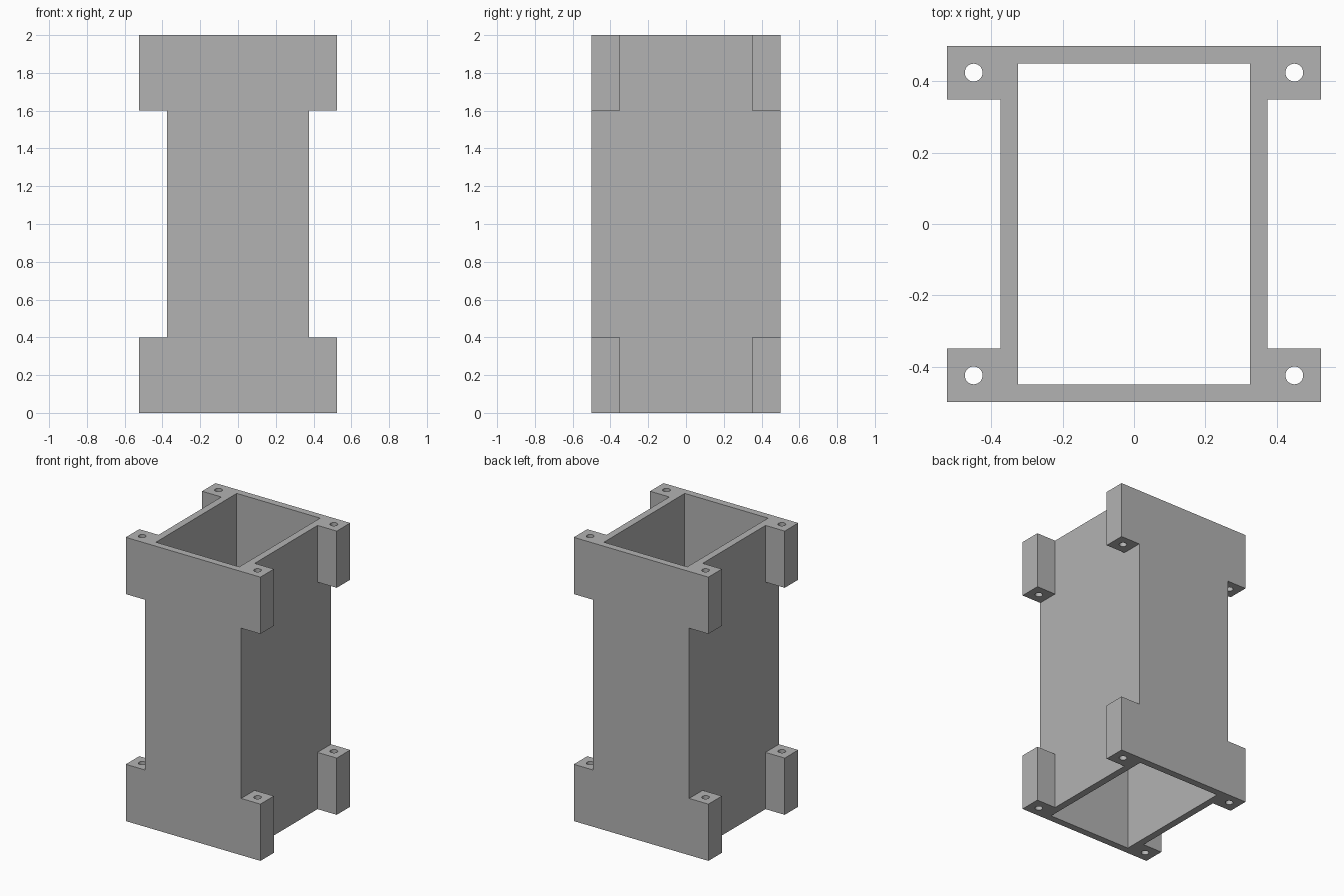
import bpy, bmesh, math

if "Cube" in bpy.data.objects:
    bpy.data.objects.remove(bpy.data.objects["Cube"])

H = 2.0                        # overall height
BX, BY = 0.375, 0.5            # half size of the tube
LUG, LUG_H = 0.15, 0.4         # corner lug width and height
WALL = 0.05
HOLE_R = 0.025

grey = bpy.data.materials.new("mid_grey")
grey.diffuse_color = (0.45, 0.45, 0.45, 1)
grey.use_nodes = True
grey.node_tree.nodes["Principled BSDF"].inputs["Base Color"].default_value = grey.diffuse_color


def finish(name, bm):
    bmesh.ops.recalc_face_normals(bm, faces=bm.faces)
    me = bpy.data.meshes.new(name)
    bm.to_mesh(me)
    bm.free()
    ob = bpy.data.objects.new(name, me)
    bpy.context.collection.objects.link(ob)
    me.materials.append(grey)
    return ob


def box(name, x0, x1, y0, y1, z0, z1):
    bm = bmesh.new()
    bmesh.ops.create_cube(bm, size=1)
    for v in bm.verts:
        v.co = ((x0 + x1) / 2 + v.co.x * (x1 - x0),
                (y0 + y1) / 2 + v.co.y * (y1 - y0),
                (z0 + z1) / 2 + v.co.z * (z1 - z0))
    return finish(name, bm)


def rod(name, x, y):
    bm = bmesh.new()
    bmesh.ops.create_cone(bm, cap_ends=True, segments=32, radius1=HOLE_R,
                          radius2=HOLE_R, depth=H + 0.2)
    bmesh.ops.translate(bm, verts=bm.verts, vec=(x, y, H / 2))
    return finish(name, bm)


# Housing: I-shaped front profile extruded from front to back
W = BX + LUG
half = [(W, 0), (W, LUG_H), (BX, LUG_H), (BX, H - LUG_H), (W, H - LUG_H), (W, H)]
outline = half + [(-x, z) for x, z in reversed(half)]
bm = bmesh.new()
face = bm.faces.new([bm.verts.new((x, -BY, z)) for x, z in outline])
ext = bmesh.ops.extrude_face_region(bm, geom=[face])
bmesh.ops.translate(bm, vec=(0, 2 * BY, 0),
                    verts=[g for g in ext["geom"] if isinstance(g, bmesh.types.BMVert)])
housing = finish("housing", bm)

# Cutters: central opening, side recesses between lugs, bolt holes
cutters = [box("opening_cutter", WALL - BX, BX - WALL, WALL - BY, BY - WALL, -0.1, H + 0.1)]
for s in (-1, 1):
    x0, x1 = sorted((s * BX, s * (W + 0.1)))
    cutters.append(box("recess_cutter", x0, x1, LUG - BY, BY - LUG, -0.1, H + 0.1))
    for t in (-1, 1):
        cutters.append(rod("bolt_hole_cutter", s * (BX + LUG / 2), t * (BY - LUG / 2)))

bpy.context.view_layer.objects.active = housing
for c in cutters:
    c.hide_render = True
    mod = housing.modifiers.new("cut", 'BOOLEAN')
    mod.operation = 'DIFFERENCE'
    mod.solver = 'EXACT'
    mod.object = c
    bpy.ops.object.modifier_apply(modifier=mod.name)
    bpy.data.objects.remove(c)

# Smooth bolt holes, sharp edges elsewhere
housing.select_set(True)
bpy.ops.object.shade_smooth_by_angle(angle=math.radians(30))
